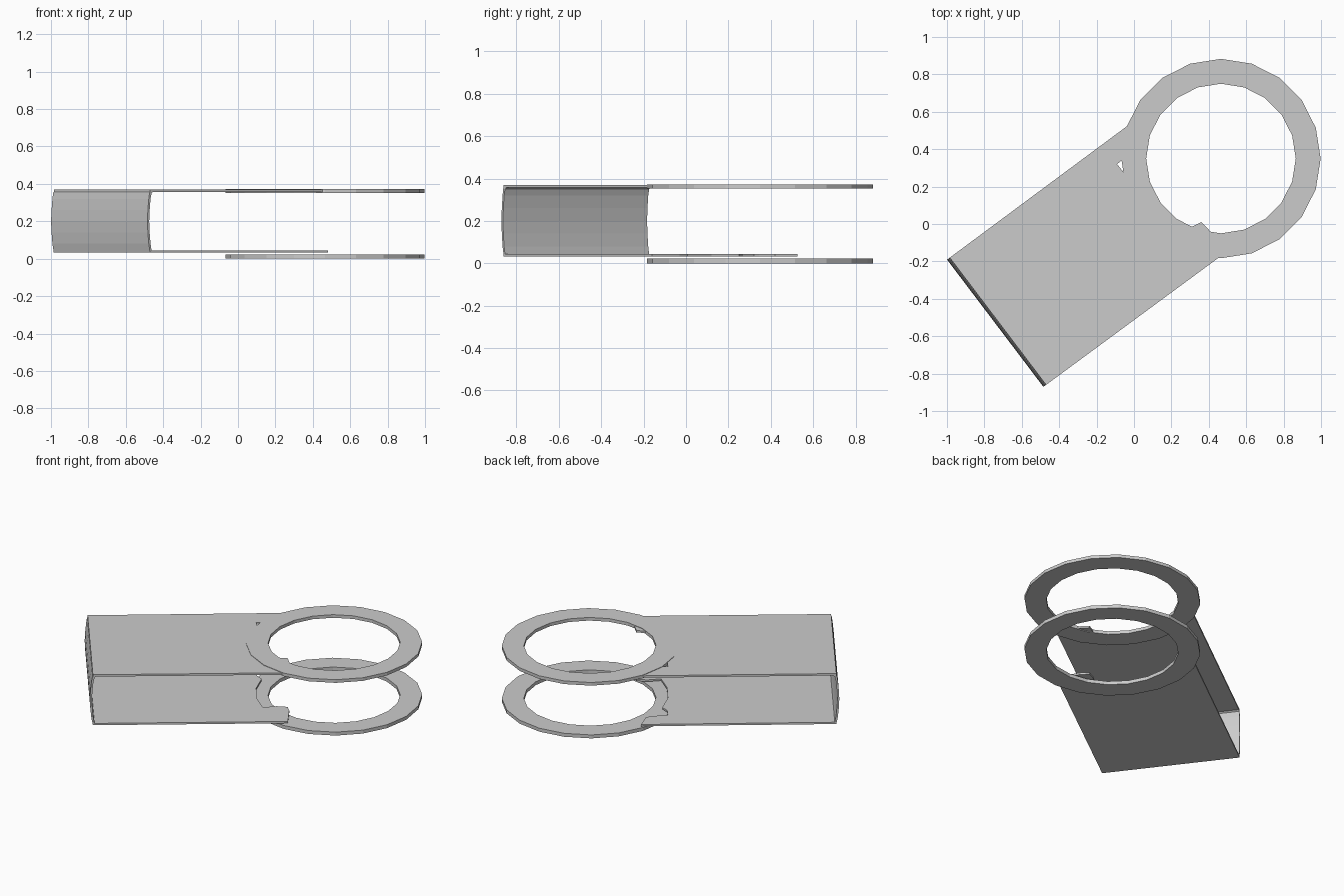
import bpy, bmesh
from math import cos, sin, pi
from mathutils import Vector

if "Cube" in bpy.data.objects:
    bpy.data.objects.remove(bpy.data.objects["Cube"])

CENTRE = Vector((0.465, 0.35, 0))
A, B = Vector((-0.985, -0.18, 0)), Vector((-0.47, -0.86, 0))   # closed end corners
ALONG = Vector((0.797, 0.604, 0))                             # direction of the strap


def finish(name, bm):
    bmesh.ops.recalc_face_normals(bm, faces=bm.faces)
    mesh = bpy.data.meshes.new(name)
    bm.to_mesh(mesh)
    bm.free()
    bpy.context.collection.objects.link(bpy.data.objects.new(name, mesh))


def prism(name, points, offset):
    bm = bmesh.new()
    face = bm.faces.new([bm.verts.new(p) for p in points])
    ext = bmesh.ops.extrude_face_region(bm, geom=[face], use_keep_orig=True)
    verts = [g for g in ext["geom"] if isinstance(g, bmesh.types.BMVert)]
    bmesh.ops.translate(bm, verts=verts, vec=offset)
    finish(name, bm)


def ring(name, z0, z1, r_in=0.4, r_out=0.533, n=20):
    bm = bmesh.new()
    loops = []
    for i in range(n):
        d = Vector((cos(2 * pi * i / n), sin(2 * pi * i / n), 0))
        loops.append([bm.verts.new(CENTRE + d * r + Vector((0, 0, z)))
                      for r, z in ((r_in, z0), (r_out, z0), (r_out, z1), (r_in, z1))])
    for i in range(n):
        a, b = loops[i], loops[(i + 1) % n]
        for k in range(4):
            m = (k + 1) % 4
            bm.faces.new((a[k], a[m], b[m], b[k]))
    finish(name, bm)


# Flat rings
ring("lower_ring", 0.0, 0.023)
ring("upper_ring", 0.352, 0.373)

# Strap plates, with a scooped and notched end hidden under the rings
scoop = [(0.48, -0.16), (0.40, -0.03), (0.36, 0.01), (0.30, -0.02), (0.24, -0.08),
         (0.14, 0.0), (0.05, 0.12), (0.0, 0.25), (-0.05, 0.27), (-0.09, 0.32),
         (-0.06, 0.345), (0.0, 0.42), (-0.035, 0.525)]
for name, z0, z1 in (("lower_plate", 0.033, 0.045), ("upper_plate", 0.357, 0.37)):
    outline = [A.to_2d(), B.to_2d()] + scoop
    prism(name, [(p[0], p[1], z0) for p in outline], Vector((0, 0, z1 - z0)))

# Bowed end wall: (distance along strap, height), rounded at the top
wall = [(0, 0.033), (-0.009, 0.08), (-0.015, 0.14), (-0.018, 0.2), (-0.015, 0.26),
        (-0.009, 0.32), (-0.004, 0.352), (0.004, 0.363), (0.02, 0.37), (0.02, 0.357),
        (0.01, 0.35), (0.003, 0.32), (-0.003, 0.26), (-0.006, 0.2), (-0.003, 0.14),
        (0.003, 0.08), (0.012, 0.033)]
prism("end_wall", [A + ALONG * s + Vector((0, 0, z)) for s, z in wall], B - A)
